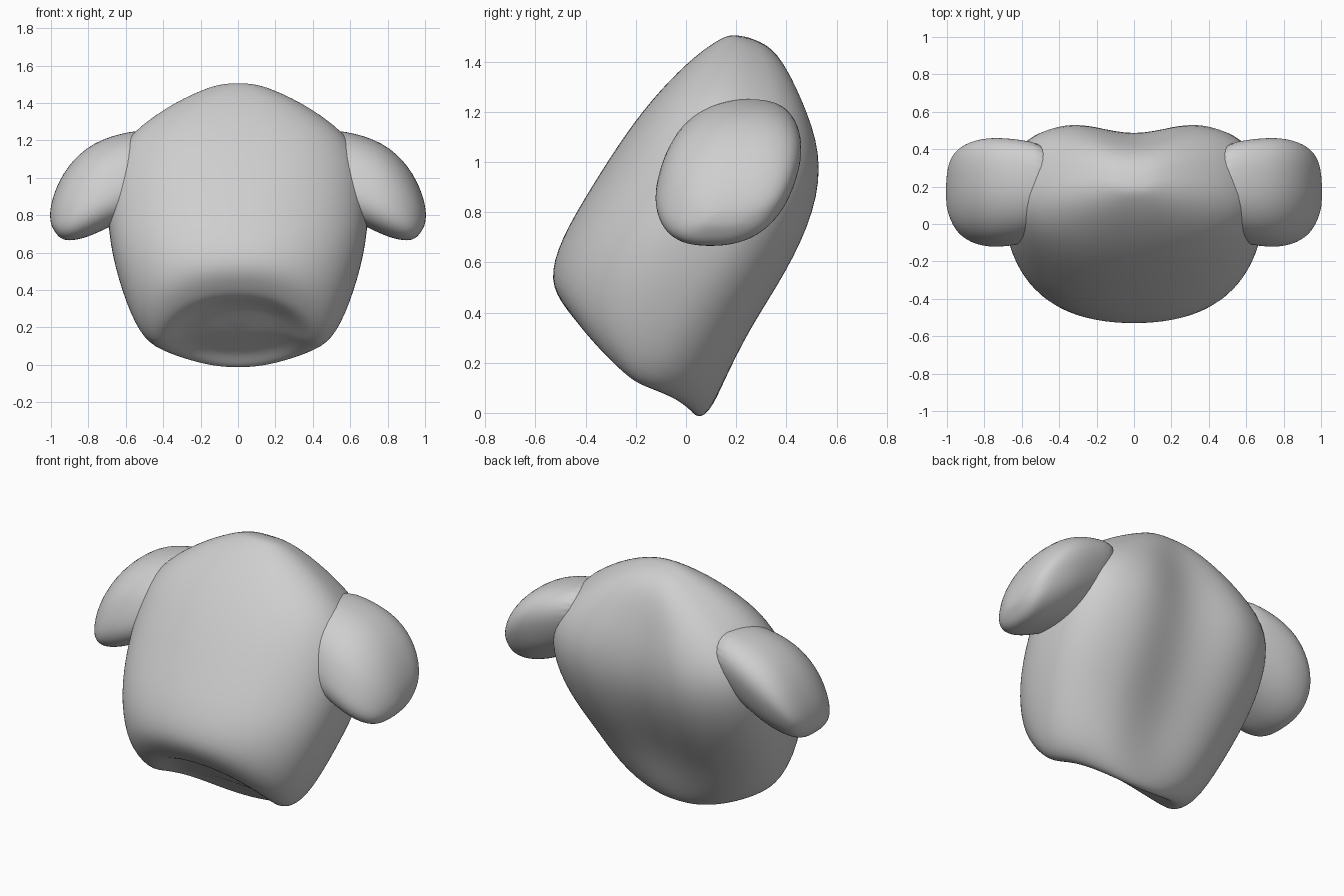
import bpy, bmesh
from math import sin, cos, pi, copysign

cube = bpy.data.objects.get("Cube")
if cube:
    bpy.data.objects.remove(cube, do_unlink=True)

grey = bpy.data.materials.new("light_grey_cloth")
grey.use_nodes = True
colour = (0.62, 0.62, 0.62, 1)
grey.diffuse_color = colour
grey.node_tree.nodes["Principled BSDF"].inputs["Base Color"].default_value = colour

SIDES = 32


def power(value, n):
    return copysign(abs(value) ** (2 / n), value)


def loft(name, rings):
    """Skin closed rings of points, cap both ends and smooth the result."""
    bm = bmesh.new()
    loops = [[bm.verts.new(p) for p in ring] for ring in rings]
    for a, b in zip(loops, loops[1:]):
        for i in range(SIDES):
            j = (i + 1) % SIDES
            bm.faces.new((a[i], a[j], b[j], b[i]))
    bm.faces.new(loops[0][::-1])
    bm.faces.new(loops[-1])
    bmesh.ops.recalc_face_normals(bm, faces=bm.faces)
    mesh = bpy.data.meshes.new(name)
    bm.to_mesh(mesh)
    bm.free()
    mesh.materials.append(grey)
    for face in mesh.polygons:
        face.use_smooth = True
    obj = bpy.data.objects.new(name, mesh)
    bpy.context.collection.objects.link(obj)
    return obj


def smooth(obj):
    mod = obj.modifiers.new("smooth", "SUBSURF")
    mod.levels = mod.render_levels = 2


def torso_ring(half, front, back, groove=0, n_front=2.2, n_back=2.8,
               sag=0, bow=0, scale=1, lift=0):
    """Tilted ring with a spine groove; sag drops its sides, bow lifts its back corners."""
    points = []
    for i in range(SIDES):
        t = 2 * pi * i / SIDES
        n = n_front if sin(t) < 0 else n_back
        u, v = power(cos(t), n) * scale, power(sin(t), n) * scale
        x, k = half * u, (v + 1) / 2
        y = front[0] + (back[0] - front[0]) * k
        z = front[1] + (back[1] - front[1]) * k
        if v > 0 and abs(x) < 0.34:
            y -= groove * v * cos(pi * x / 0.68) ** 2
        z += lift - sag * (1 - v * v) + bow * u * u * max(v, 0)
        points.append((x, y + lift * 0.6, z))
    return points


# Torso: hollow underside, hem, belly, chest, shoulders and crown
hem = dict(half=0.47, front=(-0.485, 0.425), back=(0.075, -0.025),
           n_front=2.2, n_back=2.2, sag=0.08, bow=0.12)
torso = loft("torso", [
    torso_ring(**hem, scale=0.3, lift=0.05),
    torso_ring(**hem, scale=0.6, lift=0.045),
    torso_ring(**hem, scale=0.83, lift=0.0),
    torso_ring(**hem),
    torso_ring(0.56, (-0.55, 0.525), (0.155, 0.075), 0.02, n_back=2.4, sag=0.06, bow=0.06),
    torso_ring(0.65, (-0.505, 0.69), (0.275, 0.32), 0.06, n_back=2.6, sag=0.01),
    torso_ring(0.70, (-0.38, 0.90), (0.425, 0.55), 0.08),
    torso_ring(0.70, (-0.24, 1.12), (0.54, 0.80), 0.08, 2.3, 3),
    torso_ring(0.645, (-0.105, 1.29), (0.565, 1.03), 0.09, 2.35, 3.1),
    torso_ring(0.415, (0.04, 1.43), (0.49, 1.25), 0.05, 2.3),
    torso_ring(0.21, (0.14, 1.495), (0.39, 1.41)),
    torso_ring(0.09, (0.19, 1.512), (0.30, 1.485)),
])
smooth(torso)


def sleeve_ring(top, bottom, y0, y1, shear=0.08):
    """Rounded ring leaning back at the top."""
    points = []
    for i in range(SIDES):
        t = 2 * pi * i / SIDES
        u, v = power(cos(t), 2.4), power(sin(t), 2.4)
        k = (v + 1) / 2
        points.append((bottom[0] + (top[0] - bottom[0]) * k,
                       (y0 + y1) / 2 + (y1 - y0) / 2 * u + shear * v,
                       bottom[1] + (top[1] - bottom[1]) * k))
    return points


# Sleeves: short drooping stubs, mirrored across the body
sleeves = loft("sleeves", [
    sleeve_ring((0.40, 1.26), (0.45, 0.85), -0.04, 0.39),
    sleeve_ring((0.57, 1.255), (0.66, 0.75), -0.10, 0.435),
    sleeve_ring((0.78, 1.195), (0.79, 0.685), -0.11, 0.45),
    sleeve_ring((0.92, 1.06), (0.89, 0.66), -0.07, 0.41),
    sleeve_ring((0.99, 0.91), (0.95, 0.67), -0.01, 0.35, 0.06),
    sleeve_ring((1.005, 0.82), (0.985, 0.72), 0.06, 0.27, 0.03),
    sleeve_ring((1.005, 0.79), (1.0, 0.75), 0.10, 0.20, 0.01),
])
sleeves.modifiers.new("mirror", "MIRROR")
smooth(sleeves)
